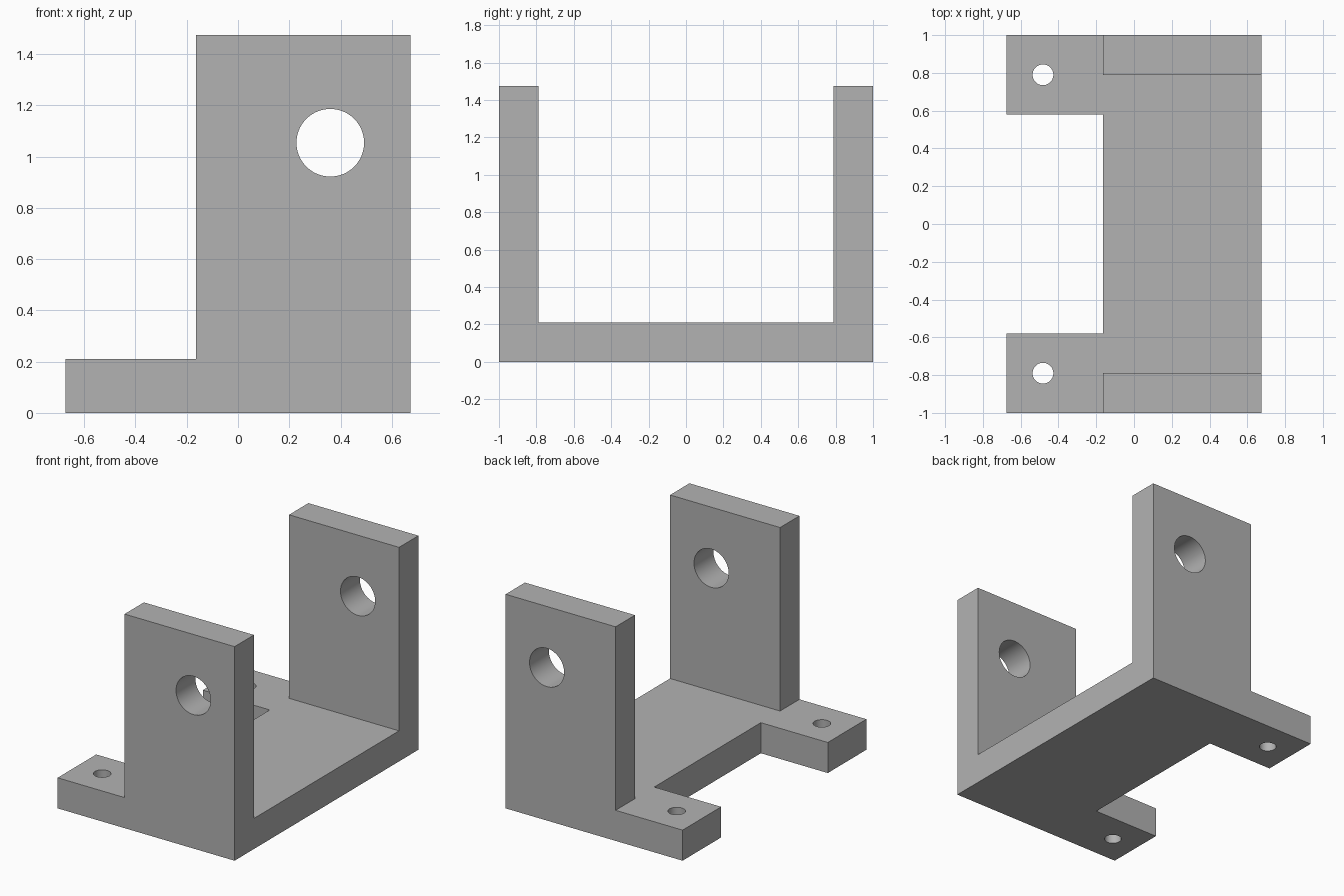
import bpy
import bmesh
from math import radians

cube = bpy.data.objects.get("Cube")
if cube:
    bpy.data.objects.remove(cube, do_unlink=True)

# Main dimensions
X0, X1, WALL_X = -0.674, 0.674, -0.164
THICK, HEIGHT = 0.2105, 1.474
FOOT_Y = 0.58

grey = bpy.data.materials.new("plain grey")
grey.use_nodes = True
COLOUR = (0.448, 0.448, 0.448, 1)
grey.diffuse_color = COLOUR
grey.node_tree.nodes["Principled BSDF"].inputs["Base Color"].default_value = COLOUR


def prism(name, outline, depth):
    """Extrude a closed outline along the vector depth."""
    bm = bmesh.new()
    face = bm.faces.new([bm.verts.new(p) for p in outline])
    top = bmesh.ops.extrude_face_region(bm, geom=[face])["geom"]
    bmesh.ops.translate(bm, vec=depth,
                        verts=[v for v in top if isinstance(v, bmesh.types.BMVert)])
    bmesh.ops.recalc_face_normals(bm, faces=bm.faces)
    mesh = bpy.data.meshes.new(name)
    bm.to_mesh(mesh)
    bm.free()
    mesh.materials.append(grey)
    obj = bpy.data.objects.new(name, mesh)
    bpy.context.collection.objects.link(obj)
    return obj


def combine(target, tool, operation):
    """Apply a boolean and discard the tool."""
    mod = target.modifiers.new(operation.lower(), "BOOLEAN")
    mod.operation, mod.solver, mod.object = operation, "EXACT", tool
    bpy.context.view_layer.objects.active = target
    bpy.ops.object.modifier_apply(modifier=mod.name)
    bpy.data.objects.remove(tool, do_unlink=True)


def drill(target, radius, location, rotation=(0, 0, 0), length=0.6):
    bpy.ops.mesh.primitive_cylinder_add(vertices=64, radius=radius, depth=length,
                                        location=location, rotation=rotation)
    cutter = bpy.context.object
    cutter.hide_render = True
    cutter.data.materials.append(grey)
    combine(target, cutter, "DIFFERENCE")


# Central floor plate between the side plates
inner = 1 - THICK
bracket = prism("bracket", [(WALL_X, -inner, 0), (X1, -inner, 0),
                            (X1, inner, 0), (WALL_X, inner, 0)], (0, 0, THICK))

for side in (-1, 1):
    # L-shaped side plate: upright wall with the outer strip of the foot
    profile = [(X0, 0), (X1, 0), (X1, HEIGHT), (WALL_X, HEIGHT), (WALL_X, THICK), (X0, THICK)]
    plate = prism("side_plate", [(x, side, z) for x, z in profile], (0, -side * THICK, 0))
    combine(bracket, plate, "UNION")
    # Inner strip of the foot
    foot = prism("foot", [(X0, side * FOOT_Y, 0), (WALL_X, side * FOOT_Y, 0),
                          (WALL_X, side * inner, 0), (X0, side * inner, 0)], (0, 0, THICK))
    combine(bracket, foot, "UNION")

# Shaft holes in the walls and bolt holes in the feet
for side in (-1, 1):
    drill(bracket, 0.132, (0.36, side * (1 - THICK / 2), 1.054), (radians(90), 0, 0))
    drill(bracket, 0.055, (-0.482, side * 0.79, THICK / 2))

bpy.ops.object.select_all(action="DESELECT")
bracket.select_set(True)
bpy.context.view_layer.objects.active = bracket
bpy.ops.object.shade_smooth_by_angle(angle=radians(30))
